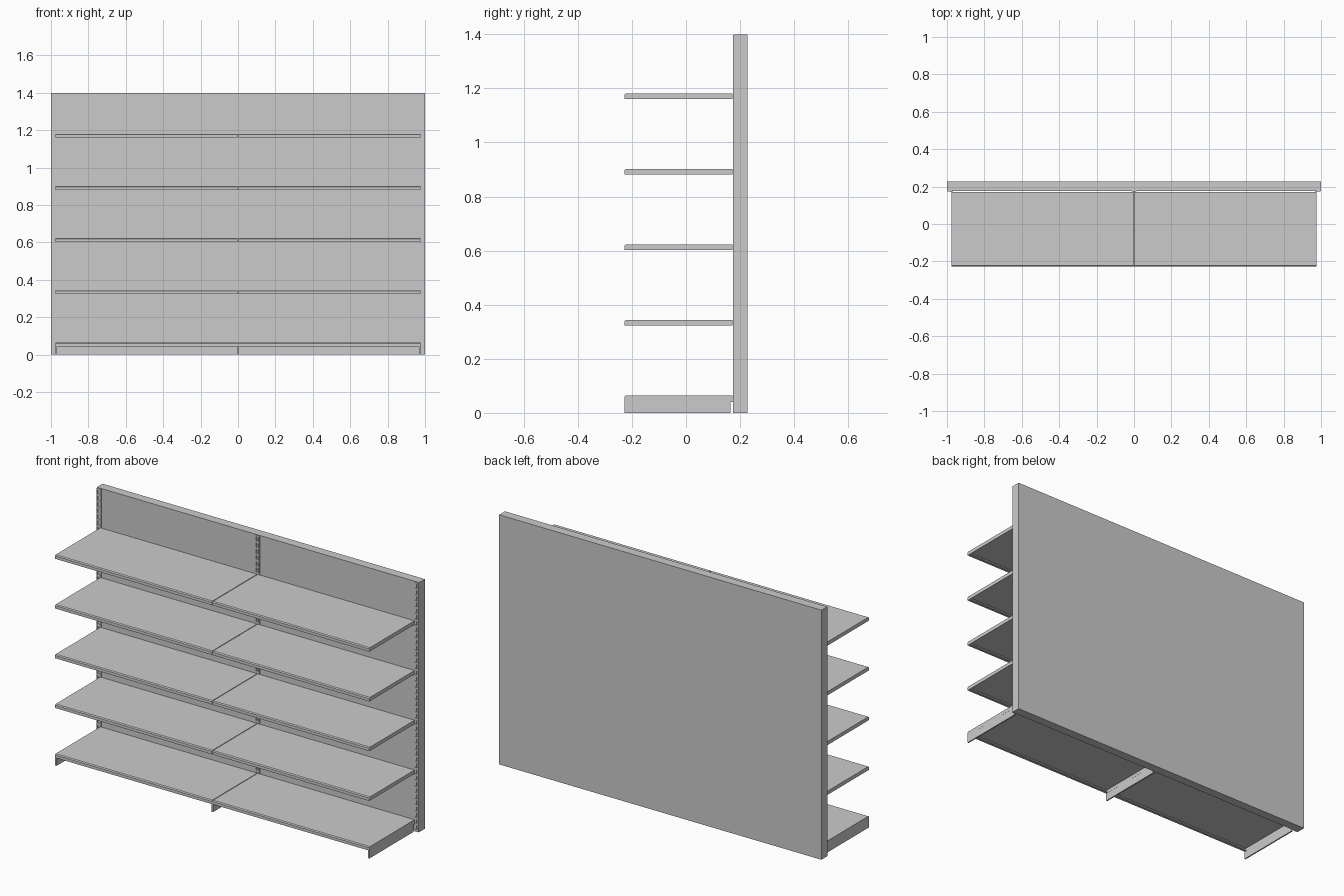
import bpy, bmesh

if "Cube" in bpy.data.objects:
    bpy.data.objects.remove(bpy.data.objects["Cube"])


def make_object(name, bm):
    bmesh.ops.recalc_face_normals(bm, faces=bm.faces)
    mesh = bpy.data.meshes.new(name)
    bm.to_mesh(mesh)
    bm.free()
    obj = bpy.data.objects.new(name, mesh)
    bpy.context.collection.objects.link(obj)
    return obj


def extrude_profile(name, profile, x0, x1, open_bottom=False):
    """Extrude a (y, z) outline along x; optionally leave the underside open."""
    bm = bmesh.new()
    face = bm.faces.new([bm.verts.new((x0, y, z)) for y, z in profile])
    result = bmesh.ops.extrude_face_region(bm, geom=[face], use_keep_orig=True)
    moved = [v for v in result["geom"] if isinstance(v, bmesh.types.BMVert)]
    bmesh.ops.translate(bm, verts=moved, vec=(x1 - x0, 0, 0))
    bmesh.ops.recalc_face_normals(bm, faces=bm.faces)
    if open_bottom:
        under = [f for f in bm.faces if f.normal.z < -0.9]
        bmesh.ops.delete(bm, geom=under, context='FACES')
        bmesh.ops.recalc_face_normals(bm, faces=bm.faces)
        # an open shell: make sure its normals point outwards
        top = max(bm.faces, key=lambda f: f.calc_center_median().z)
        if top.normal.z < 0:
            bmesh.ops.reverse_faces(bm, faces=bm.faces)
        mesh = bpy.data.meshes.new(name)
        bm.to_mesh(mesh)
        bm.free()
        obj = bpy.data.objects.new(name, mesh)
        bpy.context.collection.objects.link(obj)
        solid = obj.modifiers.new("sheet_thickness", 'SOLIDIFY')
        solid.thickness = 0.003
        solid.offset = -1
        return obj
    return make_object(name, bm)


def slotted_strip(name, x):
    """Thin upright plate with two columns of rectangular slots."""
    xs = [x + d for d in (-0.013, -0.009, -0.003, 0.003, 0.009, 0.013)]
    zs = [0.0]
    for i in range(40):
        zs += [0.012 + i * 0.0347, 0.036 + i * 0.0347]
    zs = [z for z in zs if z < 1.395] + [1.398]
    bm = bmesh.new()
    grid = [[bm.verts.new((px, 0.173, pz)) for px in xs] for pz in zs]
    for r in range(len(zs) - 1):
        for c in range(5):
            if r % 2 == 1 and c in (1, 3):
                continue
            bm.faces.new((grid[r][c], grid[r][c + 1],
                          grid[r + 1][c + 1], grid[r + 1][c]))
    obj = make_object(name, bm)
    for p in obj.data.polygons:
        if p.normal.y > 0:
            obj.data.flip_normals()
        break
    solid = obj.modifiers.new("plate_thickness", 'SOLIDIFY')
    solid.thickness = 0.004
    solid.offset = -1


# Back panel
extrude_profile("back_panel",
                [(0.177, 0), (0.228, 0), (0.228, 1.4), (0.177, 1.4)], -1, 1)

# Slotted uprights
for label, x in (("left", -0.985), ("centre", 0), ("right", 0.985)):
    slotted_strip(label + "_upright", x)

# Five levels of folded sheet shelves, two bays wide
for level, top in enumerate((0.065, 0.344, 0.623, 0.902, 1.181)):
    low = top - 0.021
    profile = [(-0.228, low), (0.172, low), (0.172, top),
               (-0.223, top), (-0.228, top - 0.005)]
    for bay, x0, x1 in (("left", -0.975, -0.002), ("right", 0.002, 0.975)):
        extrude_profile(f"{bay}_shelf_{level + 1}", profile, x0, x1, True)
        # Return lip folded under the front edge
        extrude_profile(f"{bay}_shelf_lip_{level + 1}",
                        [(-0.226, low), (-0.214, low),
                         (-0.214, low + 0.002), (-0.226, low + 0.002)],
                        x0 + 0.002, x1 - 0.002)

# Base brackets with a notch at the back foot
foot = [(-0.228, 0), (0.164, 0), (0.164, 0.04), (0.174, 0.04),
        (0.174, 0.06), (-0.224, 0.06), (-0.228, 0.056)]
for label, x in (("left", -0.971), ("centre", 0), ("right", 0.971)):
    extrude_profile(label + "_base_bracket", foot, x - 0.0038, x + 0.0038)
